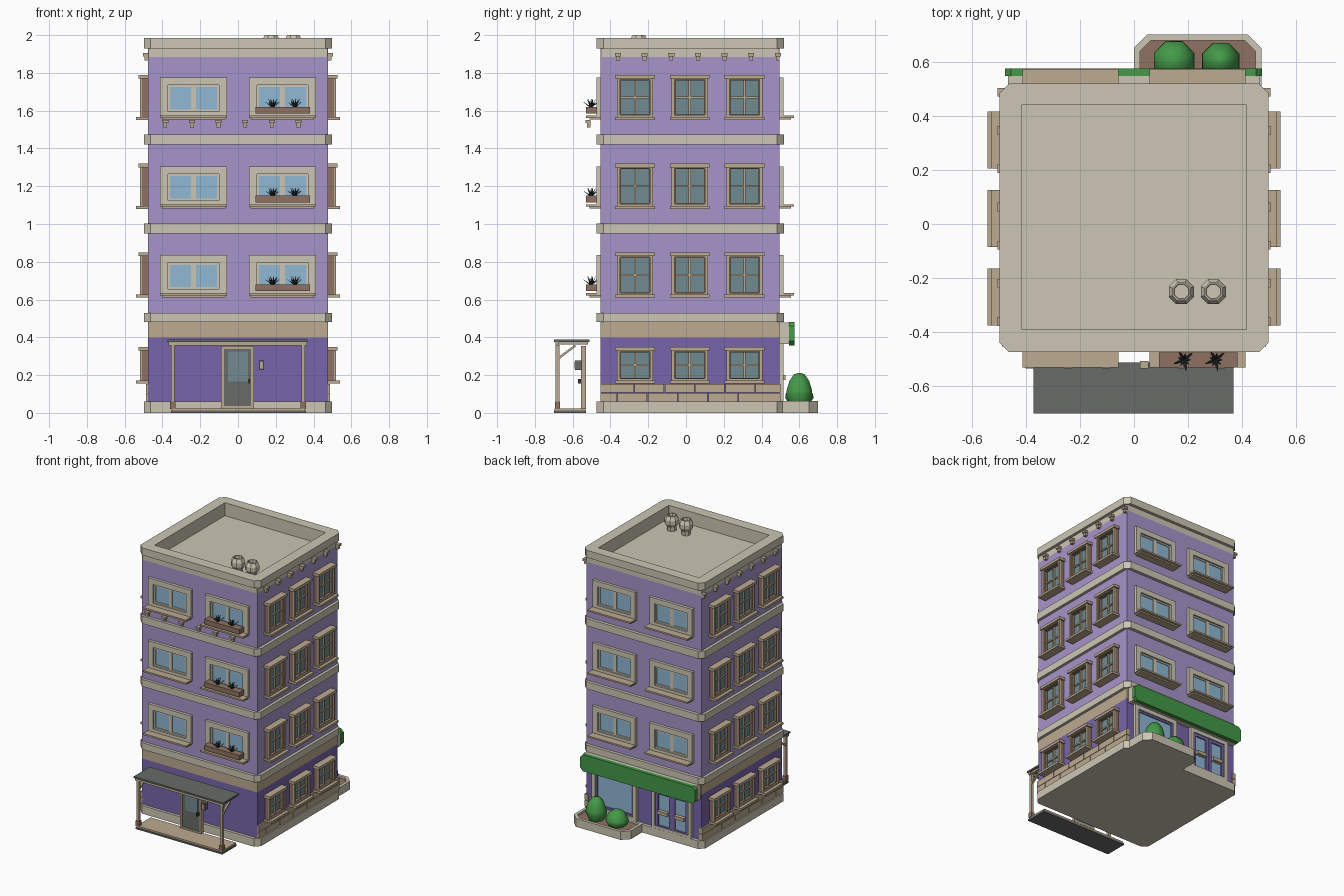
import bpy, bmesh, math
from mathutils import Matrix, Vector

if "Cube" in bpy.data.objects:
    bpy.data.objects.remove(bpy.data.objects["Cube"], do_unlink=True)


def material(name, hexcode):
    lin = [(int(hexcode[i:i + 2], 16) / 255) ** 2.2 for i in (0, 2, 4)] + [1]
    m = bpy.data.materials.new(name)
    m.use_nodes = True
    m.diffuse_color = lin
    m.node_tree.nodes["Principled BSDF"].inputs["Base Color"].default_value = lin
    return m


LILAC = material("lilac wall", "a594c8")
PURPLE = material("purple wall", "7765aa")
CREAM = material("cream stone", "cbc5b2")
TAN = material("tan trim", "bba98f")
BROWN = material("brown wood", "8d7262")
GREEN = material("leaf green", "46984a")
GREY = material("slate grey", "676a67")
BLUE = material("blue glass", "8eb7d2")
SMOKE = material("smoky glass", "708a90")
DARK = material("dark leaf", "30393a")


def finish(bm, name, mats):
    bmesh.ops.recalc_face_normals(bm, faces=bm.faces)
    me = bpy.data.meshes.new(name)
    bm.to_mesh(me)
    bm.free()
    for m in mats:
        me.materials.append(m)
    return me


def place(name, me, loc=(0, 0, 0), turn=0):
    ob = bpy.data.objects.new(name, me)
    bpy.context.collection.objects.link(ob)
    ob.location = loc
    ob.rotation_euler.z = math.radians(turn)
    return ob


def boxes(name, pieces):
    """Mesh from (material, x0, x1, y0, y1, z0, z1) boxes."""
    bm, mats = bmesh.new(), []
    for m, x0, x1, y0, y1, z0, z1 in pieces:
        if m not in mats:
            mats.append(m)
        mid = Vector(((x0 + x1) / 2, (y0 + y1) / 2, (z0 + z1) / 2))
        mat = Matrix.Translation(mid) @ Matrix.Diagonal((x1 - x0, y1 - y0, z1 - z0, 1))
        vs = bmesh.ops.create_cube(bm, size=1, matrix=mat)["verts"]
        for f in {f for v in vs for f in v.link_faces}:
            f.material_index = mats.index(m)
    return finish(bm, name, mats)


def loft(name, loops, mats, smooth=False):
    """Bridge equal loops of points, cap both ends; the last cap takes the last material."""
    bm = bmesh.new()
    rings = [[bm.verts.new(p) for p in loop] for loop in loops]
    n = len(rings[0])
    for a, b in zip(rings, rings[1:]):
        for i in range(n):
            j = (i + 1) % n
            bm.faces.new((a[i], a[j], b[j], b[i])).smooth = smooth
    bm.faces.new(rings[0])
    bm.faces.new(rings[-1]).material_index = len(mats) - 1
    return finish(bm, name, mats)


def octagon(x0, x1, y0, y1, c, z):
    return [(x0 + c, y0, z), (x1 - c, y0, z), (x1, y0 + c, z), (x1, y1 - c, z),
            (x1 - c, y1, z), (x0 + c, y1, z), (x0, y1 - c, z), (x0, y0 + c, z)]


def lathe(name, profile, mats, n=8, smooth=False):
    ang = [math.tau * (i + 0.5) / n for i in range(n)]
    return loft(name, [[(r * math.cos(a), r * math.sin(a), z) for a in ang] for r, z in profile], mats, smooth)


def frame(m, x0, x1, y0, y1, z0, z1, w):
    """Four bars around an upright rectangle."""
    return [(m, x0, x0 + w, y0, y1, z0, z1), (m, x1 - w, x1, y0, y1, z0, z1),
            (m, x0 + w, x1 - w, y0, y1, z0, z0 + w), (m, x0 + w, x1 - w, y0, y1, z1 - w, z1)]


# Walls, stone bands and roof
W, F, B = 0.476, -0.452, 0.495
place("ground_floor_wall", boxes("ground_floor_wall", [(PURPLE, -W, W, F, B, 0.05, 0.4)]))
place("tan_frieze", boxes("tan_frieze", [(TAN, -W, W, F, B, 0.4, 0.49)]))
place("upper_wall", boxes("upper_wall", [(LILAC, -W, W, F, B, 0.49, 1.885)]))
OUT = (-0.497, 0.497, -0.473, 0.518, 0.035)
for name, z0, z1 in (("base", 0, 0.06), ("band_1", 0.48, 0.53), ("band_2", 0.95, 1.003), ("band_3", 1.42, 1.475)):
    place(name, loft(name, [octagon(*OUT, z0), octagon(*OUT, z1)], [CREAM]))
WALL, WELL = (-W, W, F, B, 0.002), (-0.416, 0.416, -0.39, 0.44, 0.002)
place("roof", loft("roof", [octagon(*WALL, 1.885), octagon(*WALL, 1.93), octagon(*OUT, 1.93),
                            octagon(*OUT, 1.985), octagon(*WELL, 1.985), octagon(*WELL, 1.888)], [CREAM]))

# Roof pots
pot = lathe("roof_pot", [(0.032, 0), (0.034, 0.03), (0.05, 0.055), (0.05, 0.085),
                         (0.036, 0.112), (0.03, 0.112), (0.028, 0.09)], [CREAM])
for x in (0.175, 0.293):
    place("roof_pot", pot, (x, -0.25, 1.888))

# Wide windows, front and back, modelled facing the front
wide = [(CREAM, -0.177, 0.177, -0.021, 0, 0.185, 0.225), (CREAM, -0.177, 0.177, -0.021, 0, 0.015, 0.045),
        (BLUE, -0.135, 0.135, -0.004, 0, 0.045, 0.185), (CREAM, -0.013, 0.013, -0.009, 0, 0.045, 0.185),
        (TAN, -0.168, 0.168, -0.06, 0, 0.002, 0.012), (TAN, -0.177, 0.177, -0.078, 0, 0.012, 0.024)]
for s in (-0.156, 0.156):
    wide.append((CREAM, s - 0.021, s + 0.021, -0.021, 0, 0.045, 0.185))
wide += frame(CREAM, -0.135, 0.135, -0.009, 0, 0.045, 0.185, 0.011)
wide = boxes("wide_window", wide)


# Tall side windows with a cross bar
def tall_window(h):
    p = [(TAN, -0.105, 0.105, -0.05, 0, h - 0.02, h), (TAN, -0.105, 0.105, -0.065, 0, 0, 0.016),
         (SMOKE, -0.08, 0.08, -0.01, 0, 0.01, h - 0.01),
         (TAN, -0.006, 0.006, -0.022, 0, 0.02, h - 0.02),
         (TAN, -0.08, 0.08, -0.02, 0, h / 2 - 0.005, h / 2 + 0.005)]
    p += frame(BROWN, -0.094, 0.094, -0.032, 0, 0.01, h - 0.01, 0.02)
    p += frame(TAN, -0.096, 0.096, -0.042, -0.032, 0.01, h - 0.01, 0.016)
    return boxes("tall_window", p)


# Window planters with spiky plants
planter = boxes("window_planter", [(BROWN, -0.145, 0.145, -0.078, -0.022, 0.035, 0.07)])
bm = bmesh.new()
for i in range(9):
    lean = 0.95 if i % 2 else 0.5
    m = (Matrix.Rotation(math.tau * i / 9, 4, "Z") @ Matrix.Rotation(lean, 4, "Y")
         @ Matrix.Translation((0, 0, 0.026)) @ Matrix.Diagonal((0.5, 1, 1, 1)))
    bmesh.ops.create_cone(bm, cap_ends=True, segments=4, radius1=0.008, radius2=0.001, depth=0.052, matrix=m)
plant = finish(bm, "spiky_plant", [DARK])

upper, ground = tall_window(0.24), tall_window(0.195)
rows = [0.155, 0.61, 1.08, 1.55]
for z in rows[1:]:
    for x in (-0.235, 0.235):
        place("front_window", wide, (x, F, z))
        place("back_window", wide, (x, B, z), 180)
    place("window_planter", planter, (0.237, F, z))
    for x in (0.185, 0.302):
        place("spiky_plant", plant, (x, F - 0.05, z + 0.066))

# Brackets under the cornice and along the front
bracket = boxes("bracket", [(TAN, -0.016, 0.016, -0.028, 0, 0.022, 0.038), (TAN, -0.01, 0.01, -0.02, 0, 0, 0.022)])
for i in range(6):
    place("front_bracket", bracket, (-0.385 + 0.141 * i, -0.505, 1.512))

# Side walls: windows, brackets, stone courses
for s in (-1, 1):
    for y in (-0.27, 0.02, 0.31):
        for z in rows:
            place("side_window", ground if z == rows[0] else upper, (s * W, y, z), 90 * s)
    for i in range(7):
        place("cornice_bracket", bracket, (s * W, -0.36 + 0.141 * i, 1.866), 90 * s)
    stones = []
    for r in range(2):
        cuts = [F] + [F + 0.09 * (1 + r) + 0.16 * k for k in range(5)] + [B + 0.01]
        for a, b in zip(cuts, cuts[1:]):
            x0, x1 = sorted((s * 0.46, s * 0.488))
            stones.append((TAN, x0, x1, a, b - 0.004, 0.06 + 0.048 * r, 0.105 + 0.048 * r))
    place("stone_course", boxes("stone_course", stones))

# Front porch: deck, posts, roof
porch = [(GREY, -0.355, 0.36, -0.7, -0.53, 0, 0.012), (TAN, -0.35, 0.355, -0.695, -0.532, 0.012, 0.024),
         (GREY, -0.372, 0.368, -0.7, -0.512, 0.376, 0.388), (TAN, -0.368, 0.364, -0.692, -0.675, 0.357, 0.376)]
for x in (-0.345, 0.345):
    porch += [(TAN, x - 0.01, x + 0.01, -0.69, -0.67, 0.02, 0.36),
              (BROWN, x - 0.014, x + 0.014, -0.694, -0.666, 0.02, 0.06),
              (TAN, x - 0.01, x + 0.01, -0.69, -0.52, 0.362, 0.376)]
    brace = place("porch_brace", boxes("porch_brace", [(TAN, -0.007, 0.007, -0.055, 0.055, -0.006, 0.006)]),
                  (x, -0.63, 0.323))
    brace.rotation_euler.x = math.radians(37)
place("porch", boxes("porch", porch))

# Front door and wall lamp
door = frame(TAN, -0.09, 0.085, -0.555, -0.53, 0.02, 0.355, 0.016)
door += [(GREY, -0.076, 0.071, -0.548, -0.535, 0.03, 0.345), (SMOKE, -0.053, 0.052, -0.551, -0.533, 0.165, 0.325),
         (DARK, 0.055, 0.064, -0.572, -0.545, 0.155, 0.18)]
place("front_door", boxes("front_door", door))
place("wall_lamp", boxes("wall_lamp", [(GREY, 0.112, 0.138, -0.588, -0.55, 0.226, 0.278),
                                       (TAN, 0.117, 0.133, -0.591, -0.585, 0.234, 0.27)]))

# Shop window and double door at the back
shop = frame(CREAM, 0.05, 0.42, B, B + 0.022, 0.06, 0.365, 0.03)
shop += frame(PURPLE, 0.08, 0.39, B, B + 0.012, 0.09, 0.335, 0.014)
shop.append((BLUE, 0.08, 0.39, B, B + 0.005, 0.09, 0.335))
place("shop_window", boxes("shop_window", shop))
entry = frame(CREAM, -0.405, -0.075, B, B + 0.022, 0.05, 0.365, 0.028)
for x in (-0.309, -0.171):
    entry += frame(PURPLE, x - 0.068, x + 0.068, B, B + 0.014, 0.06, 0.34, 0.024)
    entry += [(BLUE, x - 0.05, x + 0.05, B, B + 0.005, 0.08, 0.32),
              (TAN, x - 0.04, x + 0.04, B, B + 0.032, 0.175, 0.2)]
place("shop_door", boxes("shop_door", entry))

# Awning with a rounded green front
place("awning_box", boxes("awning_box", [(CREAM, -0.465, 0.465, B, 0.548, 0.365, 0.478)]))
valance = [[(x, y, z) for x, z, _ in octagon(-0.476, 0.472, 0.358, 0.482, 0.022, 0)] for y in (0.546, 0.574)]
place("awning_front", loft("awning_front", valance, [GREEN]))

# Planter bed and bushes
bed, soil = (0, 0.47, 0.45, 0.7, 0.05), (0.022, 0.448, 0.47, 0.678, 0.04)
place("planter_bed", loft("planter_bed", [octagon(*bed, 0), octagon(*bed, 0.062),
                                          octagon(*soil, 0.062), octagon(*soil, 0.048)], [CREAM, BROWN]))
for name, x, r, h in (("tall_bush", 0.32, 0.075, 0.165), ("round_bush", 0.148, 0.081, 0.115)):
    shape = [(0.7, 0), (1, 0.28), (0.97, 0.45), (0.75, 0.75), (0.4, 0.96), (0.1, 1)]
    place(name, lathe(name, [(r * a, h * b) for a, b in shape], [GREEN], 8, True), (x, 0.6, 0.046))
